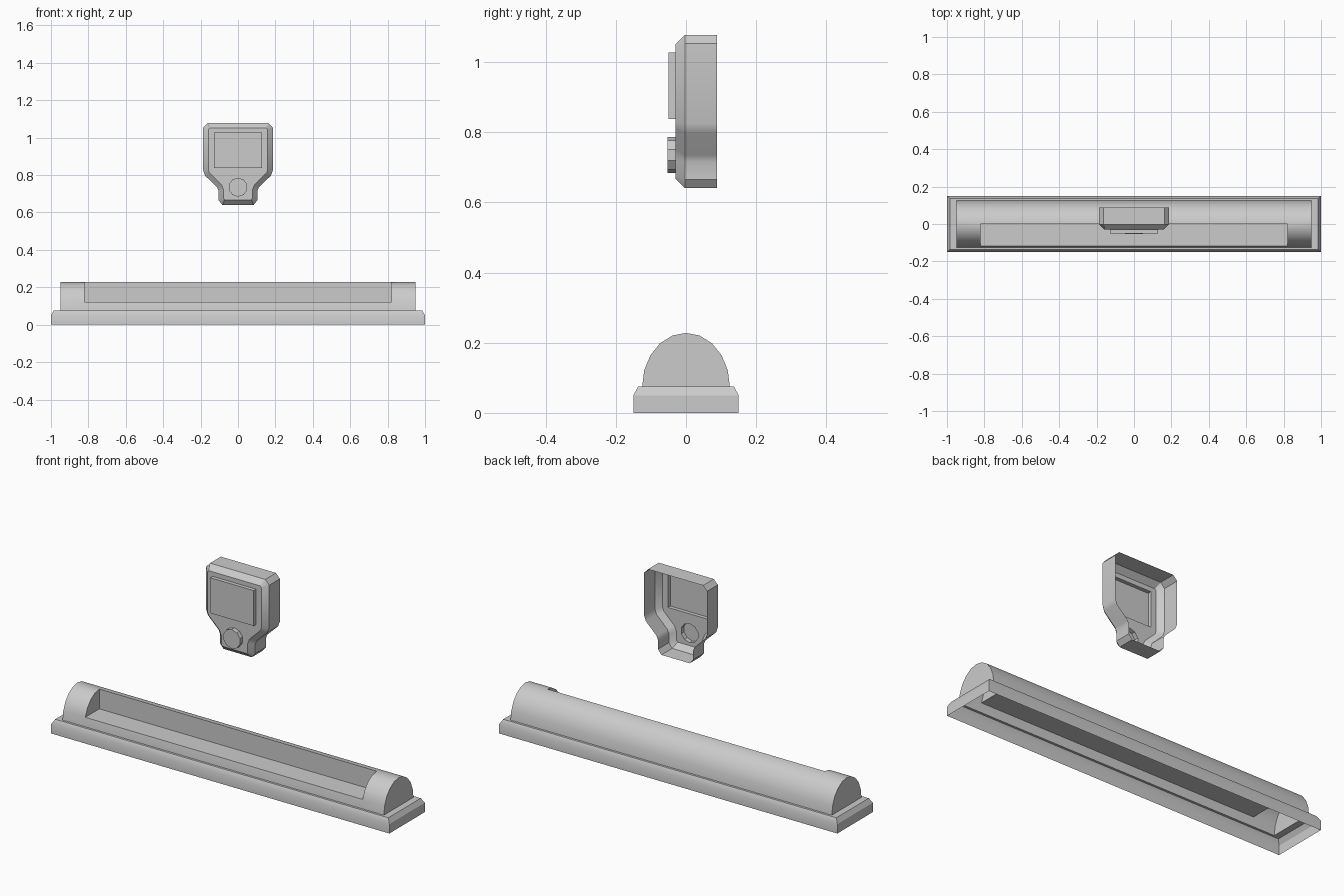
import bpy, bmesh
from math import sin, cos, pi, radians
from mathutils import Vector

if "Cube" in bpy.data.objects:
    bpy.data.objects.remove(bpy.data.objects["Cube"])


def finish(bm, name, angle=30):
    bmesh.ops.remove_doubles(bm, verts=bm.verts, dist=1e-4)
    bmesh.ops.recalc_face_normals(bm, faces=bm.faces)
    me = bpy.data.meshes.new(name)
    bm.to_mesh(me)
    bm.free()
    ob = bpy.data.objects.new(name, me)
    bpy.context.collection.objects.link(ob)
    bpy.ops.object.select_all(action='DESELECT')
    ob.select_set(True)
    bpy.context.view_layer.objects.active = ob
    bpy.ops.object.shade_smooth_by_angle(angle=radians(angle))
    return ob


def face(bm, pts):
    bm.faces.new([bm.verts.new(p) for p in pts])


def strip(bm, a, b, closed=True):
    n = len(a)
    for i in range(n if closed else n - 1):
        j = (i + 1) % n
        face(bm, [a[i], a[j], b[j], b[i]])


def plate(bm, loops):
    # flat face bounded by an outline and any holes
    edges = []
    for loop in loops:
        vs = [bm.verts.new(p) for p in loop]
        edges += [bm.edges.new((v, vs[i - 1])) for i, v in enumerate(vs)]
    bmesh.ops.triangle_fill(bm, edges=edges, use_beauty=True)


def rect(hx, hy, z):
    return [(-hx, -hy, z), (hx, -hy, z), (hx, hy, z), (-hx, hy, z)]


def inset(pts, d):
    # mitred inward offset of a counter-clockwise outline
    out = []
    for i, p in enumerate(pts):
        p, a, b = Vector(p), Vector(pts[i - 1]), Vector(pts[(i + 1) % len(pts)])
        u, w = (p - a).normalized(), (b - p).normalized()
        n1, n2 = Vector((-u.y, u.x)), Vector((-w.y, w.x))
        out.append(tuple(p + (n1 + n2) * (d / (1 + n1.dot(n2)))))
    return out


# plinth: open-bottomed tray with chamfered rim
bm = bmesh.new()
strip(bm, rect(1, 0.15, 0), rect(1, 0.15, 0.05))
strip(bm, rect(1, 0.15, 0.05), rect(0.985, 0.137, 0.075))
strip(bm, rect(0.985, 0.137, 0.075), rect(0.95, 0.125, 0.075))
finish(bm, "plinth")

# half-round housing with a long front notch
bm = bmesh.new()
arc = [(0.125 * cos(i * pi / 10), 0.075 + 0.153 * sin(i * pi / 10)) for i in range(11)]
notched = arc[:6] + [(0, arc[9][1])] + arc[9:]


def at(x, prof):
    return [(x, y, z) for y, z in prof]


for s in (-1, 1):
    strip(bm, at(s * 0.95, arc), at(s * 0.82, arc), closed=False)
    face(bm, at(s * 0.95, arc))
    face(bm, at(s * 0.82, arc[5:10] + [(0, arc[9][1])]))
strip(bm, at(-0.82, notched), at(0.82, notched), closed=False)
finish(bm, "housing")

# control panel: open-backed shell, outline mirrored about x = 0
right = [(0.084, 0.641), (0.104, 0.666), (0.104, 0.715), (0.112, 0.735),
         (0.176, 0.797), (0.186, 0.825), (0.186, 1.053), (0.163, 1.078)]
outline = right + [(-x, z) for x, z in reversed(right)]
inner = inset(outline, 0.027)
screen = [(-0.128, 0.838), (0.128, 0.838), (0.128, 1.027), (-0.128, 1.027)]
button = [(0.051 * cos(i * pi / 5 + pi / 10), 0.735 + 0.051 * sin(i * pi / 5 + pi / 10))
          for i in range(10)]


def lay(prof, y):
    return [(x, y, z) for x, z in prof]


bm = bmesh.new()
strip(bm, lay(outline, 0.088), lay(outline, -0.003))
strip(bm, lay(outline, -0.003), lay(inner, -0.03))
plate(bm, [lay(p, -0.03) for p in (inner, screen, button)])
finish(bm, "panel_shell")

# raised screen and button, hollow from behind
for name, prof, y in (("screen", screen, -0.05), ("button", button, -0.053)):
    bm = bmesh.new()
    strip(bm, lay(prof, -0.03), lay(prof, y))
    face(bm, lay(prof, y))
    finish(bm, name)
